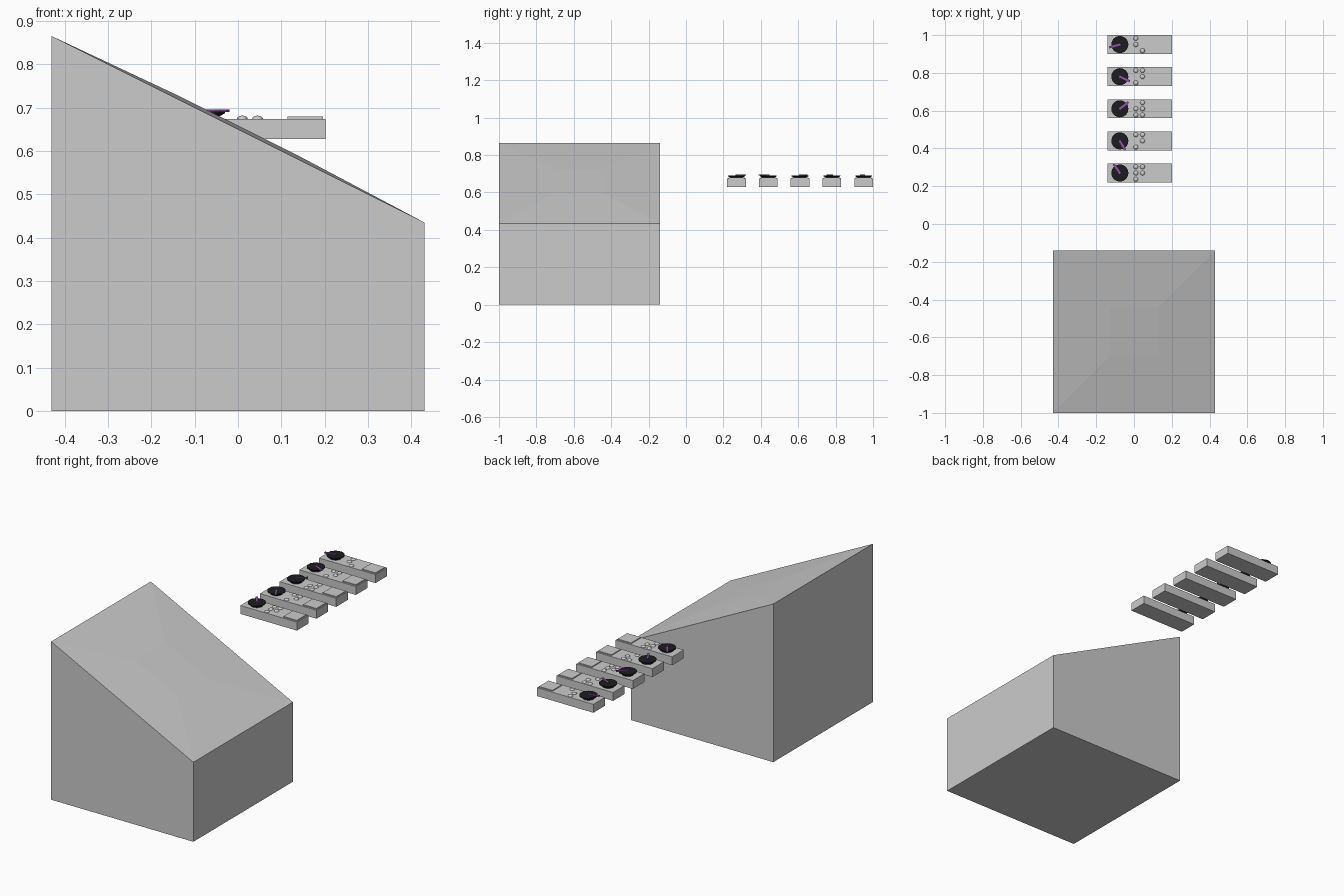
import bpy, bmesh, math
from mathutils import Vector

if "Cube" in bpy.data.objects:
    bpy.data.objects.remove(bpy.data.objects["Cube"])


def finish(name, bm, color=None, smooth=False):
    bmesh.ops.recalc_face_normals(bm, faces=bm.faces)
    me = bpy.data.meshes.new(name)
    bm.to_mesh(me)
    bm.free()
    ob = bpy.data.objects.new(name, me)
    bpy.context.collection.objects.link(ob)
    if color:
        me.materials.append(color)
    if smooth:
        bpy.ops.object.select_all(action='DESELECT')
        ob.select_set(True)
        bpy.context.view_layer.objects.active = ob
        bpy.ops.object.shade_smooth_by_angle(angle=math.radians(40))
    return ob


def box(name, lo, hi, color=None):
    bm = bmesh.new()
    bmesh.ops.create_cube(bm, size=1)
    lo, hi = Vector(lo), Vector(hi)
    for v in bm.verts:
        v.co = (lo + hi) / 2 + v.co * (hi - lo)
    return finish(name, bm, color)


def lathe(name, profile, loc, color=None, sides=32):
    # Revolve (radius, height) points around z
    bm = bmesh.new()
    vs = [bm.verts.new((r, 0, z)) for r, z in profile]
    es = [bm.edges.new(p) for p in zip(vs, vs[1:])]
    bmesh.ops.spin(bm, geom=vs + es, axis=(0, 0, 1), cent=(0, 0, 0),
                   steps=sides, angle=2 * math.pi)
    bmesh.ops.remove_doubles(bm, verts=bm.verts, dist=1e-5)
    ob = finish(name, bm, color, True)
    ob.location = loc
    return ob


def material(name, rgb):
    m = bpy.data.materials.new(name)
    m.diffuse_color = (*rgb, 1)
    m.use_nodes = True
    m.node_tree.nodes["Principled BSDF"].inputs["Base Color"].default_value = m.diffuse_color
    return m


black = material("black", (0.012, 0.012, 0.015))
purple = material("purple", (0.30, 0.08, 0.42))

# Console with sloped top, slightly raised in the middle
H, YC = 0.43, -0.57
bm = bmesh.new()
bmesh.ops.create_cube(bm, size=2 * H)
for v in bm.verts:
    v.co.z = (0.65 - v.co.x * 0.5) if v.co.z > 0 else 0
    v.co.y += YC
bm.normal_update()
top = [f for f in bm.faces if f.normal.z > 0.5]
bmesh.ops.inset_region(bm, faces=top, thickness=0.3, use_even_offset=True)
for v in top[0].verts:
    x = math.copysign(0.13, v.co.x)
    v.co = (x, YC + math.copysign(0.13, v.co.y - YC), 0.65 - x * 0.5 + 0.009)
finish("sloped_console", bm)

# Control modules: y centre, pointer angle, raised dots (column, row)
modules = [
    (0.27, 125, [(0, 1), (1, 1), (0, 0), (1, 0), (0, -1)]),
    (0.44, -60, [(0, 1), (1, 0), (0, -1), (1, -1), (0, 0)][:3] + [(1, 1)]),
    (0.61, 38, [(1, 1), (0, 0), (1, 0), (0, -1), (1, -1)]),
    (0.78, -25, [(0, 1), (1, 1), (1, 0), (0, -1)]),
    (0.95, 195, [(0, 1), (0, 0), (1, -1)]),
]
ZB, ZT, KX = 0.628, 0.674, -0.075
dome = [(0.0125 * math.cos(a), 0.0075 * math.sin(a))
        for a in [math.pi / 2 * i / 5 for i in range(5)]] + [(0, 0.0075)]

for i, (y, angle, dots) in enumerate(modules, 1):
    box(f"module_body_{i}", (-0.14, y - 0.05, ZB), (0.202, y + 0.05, ZT))
    box(f"end_plate_{i}", (0.114, y - 0.041, ZT - 0.002), (0.196, y + 0.041, ZT + 0.005))

    # Flared knob with its pointer
    lathe(f"knob_{i}", [(0, 0), (0.031, 0), (0.031, 0.005), (0.045, 0.013),
                        (0.045, 0.017), (0, 0.017)], (KX, y, ZT), black)
    p = box(f"knob_pointer_{i}", (-0.003, -0.0055, 0), (0.058, 0.0055, 0.006), purple)
    p.location = (KX, y, ZT + 0.0155)
    p.rotation_euler.z = math.radians(angle)

    # Raised dots
    for k, (c, r) in enumerate(dots, 1):
        lathe(f"raised_dot_{i}_{k}", [(0, 0)] + dome,
              (0.010 + 0.035 * c, y + 0.033 * r, ZT), sides=16)
